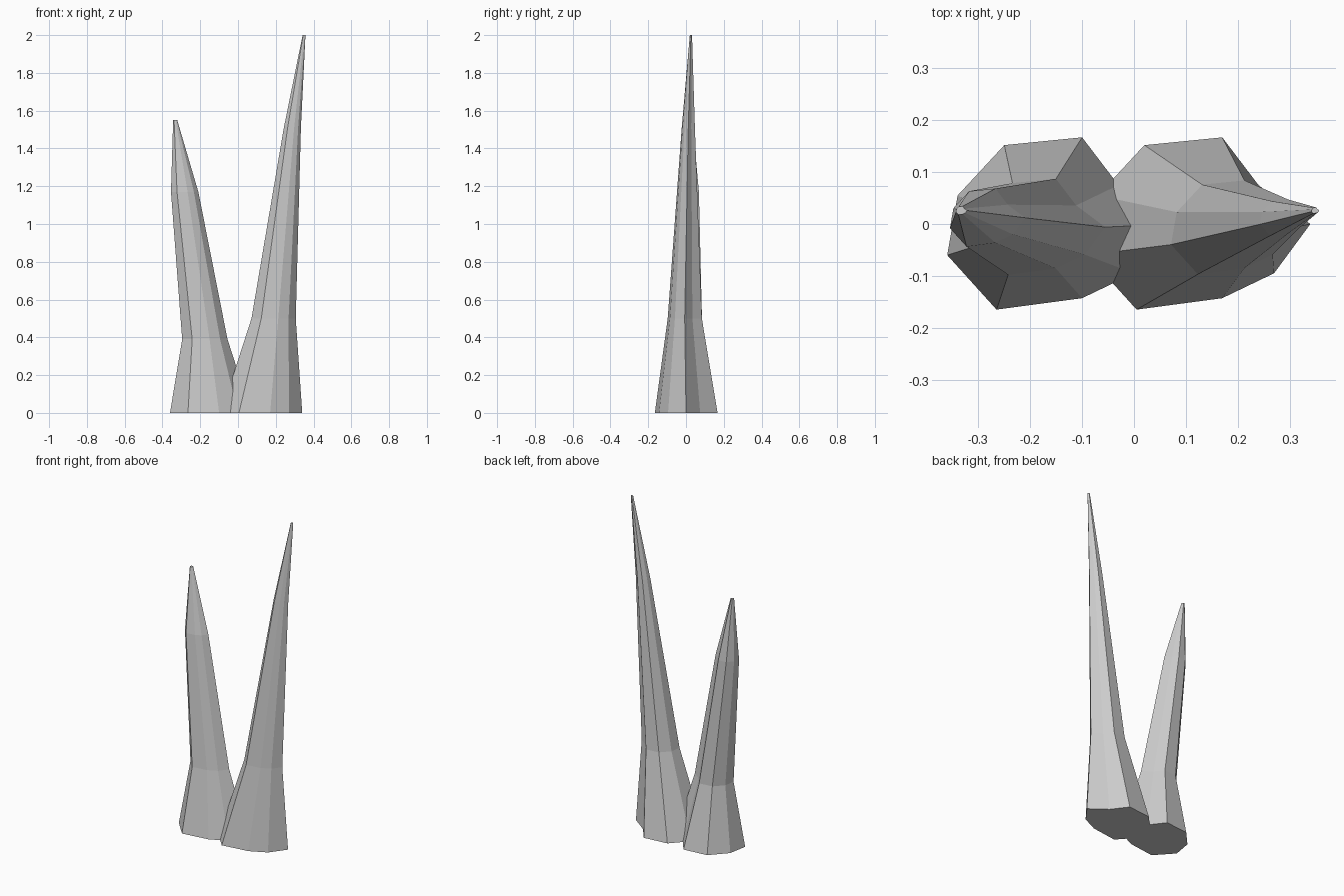
import bpy, bmesh

if "Cube" in bpy.data.objects:
    bpy.data.objects.remove(bpy.data.objects["Cube"])

# Irregular nine-sided cross-section shared by both spikes
SECTION = [(-.225, -.06), (-.13, -.165), (.035, -.143), (.135, -.095), (.205, 0),
           (.105, .075), (.035, .167), (-.115, .152), (-.205, .055)]


def spike(name, rings):
    """Loft scaled sections; each ring is (x, y, z, scale)."""
    bm = bmesh.new()
    loops = [[bm.verts.new((x + s * u, y + s * v, z)) for u, v in SECTION]
             for x, y, z, s in rings]
    n = len(SECTION)
    for a, b in zip(loops, loops[1:]):
        for i in range(n):
            j = (i + 1) % n
            bm.faces.new((a[i], a[j], b[j], b[i]))
    bm.faces.new(loops[0][::-1])
    bm.faces.new(loops[-1])
    bmesh.ops.recalc_face_normals(bm, faces=bm.faces)
    mesh = bpy.data.meshes.new(name)
    bm.to_mesh(mesh)
    bm.free()
    obj = bpy.data.objects.new(name, mesh)
    bpy.context.collection.objects.link(obj)
    return obj


# Short spike, bending left
spike("short_spike", [(-.135, 0, 0, 1), (-.17, -.006, .39, .558),
                      (-.279, .012, 1.17, .337), (-.332, .026, 1.55, .05)])
# Tall spike, leaning right
spike("tall_spike", [(.135, 0, 0, 1), (.194, -.007, .5, .545),
                     (.290, .012, 1.51, .21), (.35, .026, 2, .035)])
